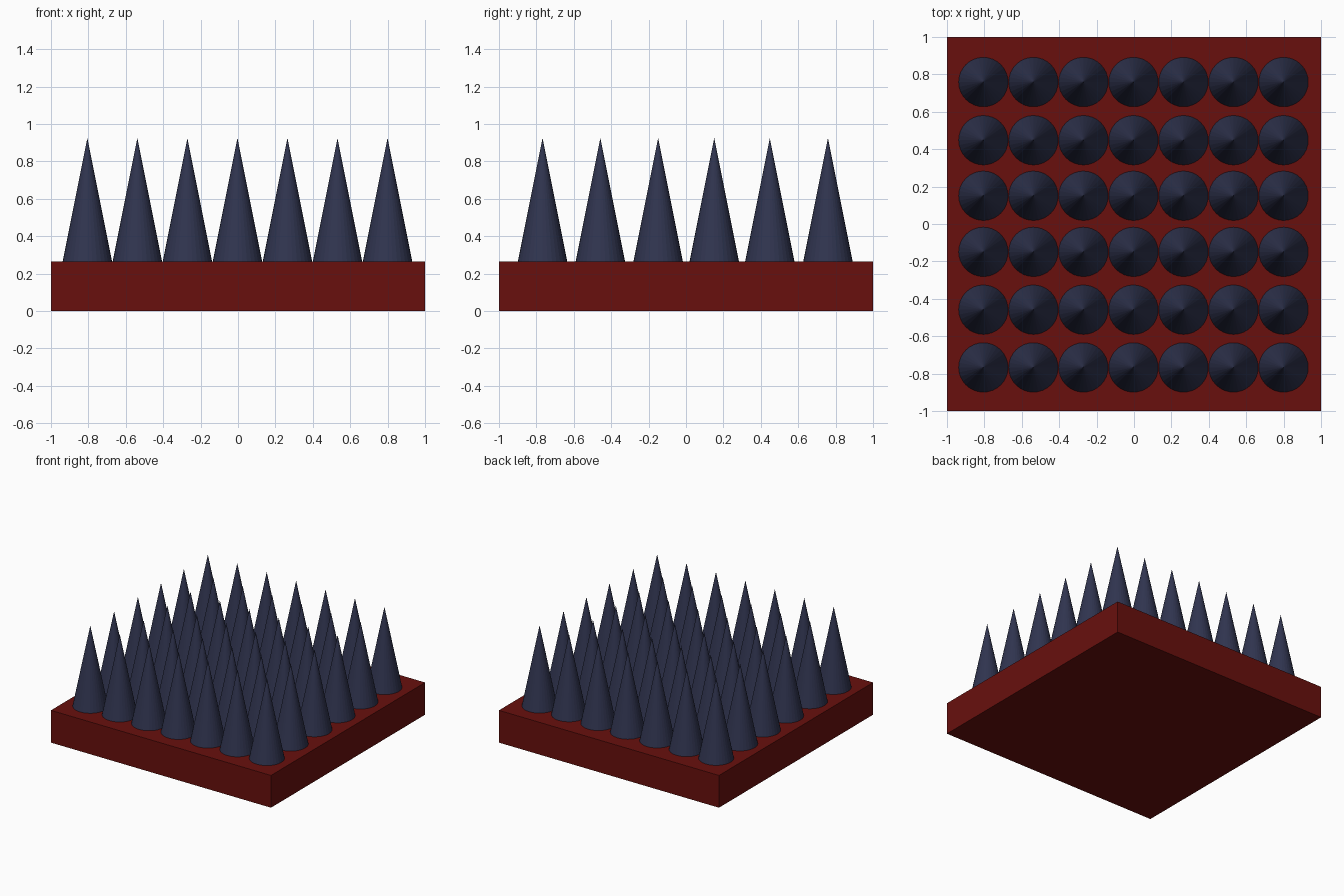
import bpy

if "Cube" in bpy.data.objects:
    bpy.data.objects.remove(bpy.data.objects["Cube"])


def material(name, rgb):
    m = bpy.data.materials.new(name)
    m.diffuse_color = (*rgb, 1)
    m.use_nodes = True
    m.node_tree.nodes["Principled BSDF"].inputs["Base Color"].default_value = m.diffuse_color
    return m


red = material("dark_red", (0.14, 0.005, 0.004))
steel = material("dark_steel", (0.03, 0.035, 0.08))

BASE_TOP, TIP, RADIUS = 0.265, 0.925, 0.132

# Square base slab
bpy.ops.mesh.primitive_cube_add(size=1, location=(0, 0, BASE_TOP / 2))
base = bpy.context.object
base.name = "base_slab"
base.scale = (2, 2, BASE_TOP)
base.data.materials.append(red)

# One spike mesh, shared by the whole grid
bpy.ops.mesh.primitive_cone_add(vertices=32, radius1=RADIUS, radius2=0,
                                depth=TIP - BASE_TOP)
first = bpy.context.object
first.data.materials.append(steel)
spike_mesh = first.data
bpy.data.objects.remove(first)

# Seven columns by six rows of spikes
for row, y in enumerate((-0.767, -0.458, -0.149, 0.151, 0.448, 0.759)):
    for col in range(7):
        spike = bpy.data.objects.new(f"spike_{row + 1}_{col + 1}", spike_mesh)
        spike.location = (-0.003 + (col - 3) * 0.2675, y, (BASE_TOP + TIP) / 2)
        bpy.context.collection.objects.link(spike)
